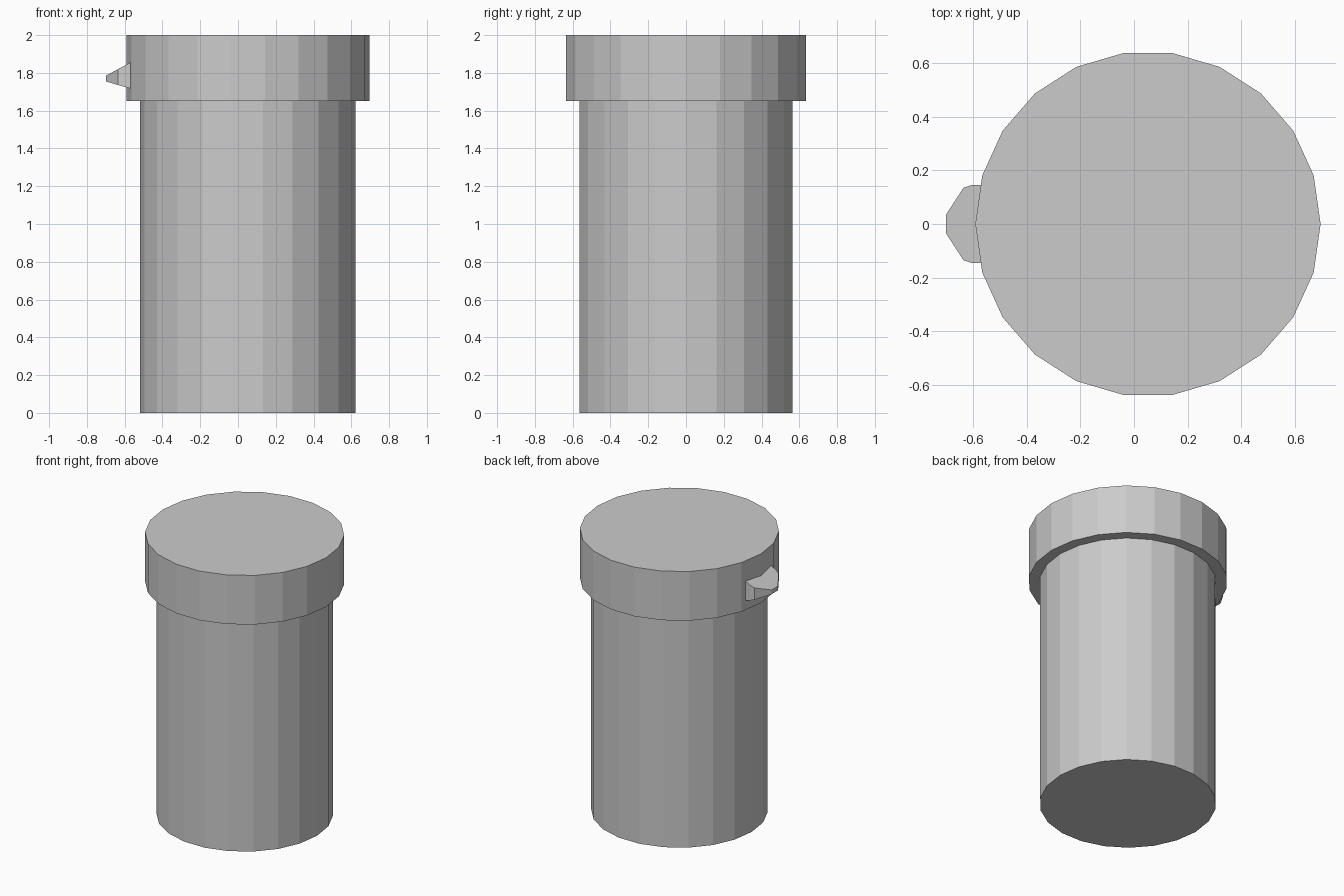
import bpy, bmesh, math

if "Cube" in bpy.data.objects:
    bpy.data.objects.remove(bpy.data.objects["Cube"])

SIDES = 22
CX = 0.052  # drum axis; the tab shifts the overall centre

grey = bpy.data.materials.new("plain_grey")
grey.diffuse_color = (0.6, 0.6, 0.6, 1)
grey.use_nodes = True
grey.node_tree.nodes["Principled BSDF"].inputs["Base Color"].default_value = grey.diffuse_color


def drum(name, radius, z0, z1):
    bpy.ops.mesh.primitive_cylinder_add(
        vertices=SIDES, radius=radius, depth=z1 - z0,
        location=(CX, 0, (z0 + z1) / 2), rotation=(0, 0, math.pi / 2))
    obj = bpy.context.object
    obj.name = name
    obj.data.materials.append(grey)


# Container body and wider lid
drum("body", 0.57, 0.0, 1.65)
drum("lid", 0.643, 1.65, 2.0)

# Wedge-shaped opening tab: plan outline, thickness tapering to the tip
half = [(-0.55, 0.145), (-0.605, 0.145), (-0.635, 0.135), (-0.70, 0.035)]
outline = half + [(x, -y) for x, y in reversed(half)]


def z_at(x, inner, tip):
    return tip + (inner - tip) * (x + 0.70) / 0.13


bm = bmesh.new()
top = [bm.verts.new((x, y, z_at(x, 1.855, 1.785))) for x, y in outline]
low = [bm.verts.new((x, y, z_at(x, 1.717, 1.755))) for x, y in outline]
bm.faces.new(top)
bm.faces.new(low[::-1])
n = len(outline)
for i in range(n):
    j = (i + 1) % n
    bm.faces.new((top[i], low[i], low[j], top[j]))
bmesh.ops.recalc_face_normals(bm, faces=bm.faces)
mesh = bpy.data.meshes.new("opening_tab")
bm.to_mesh(mesh)
bm.free()
mesh.materials.append(grey)
bpy.context.collection.objects.link(bpy.data.objects.new("opening_tab", mesh))
